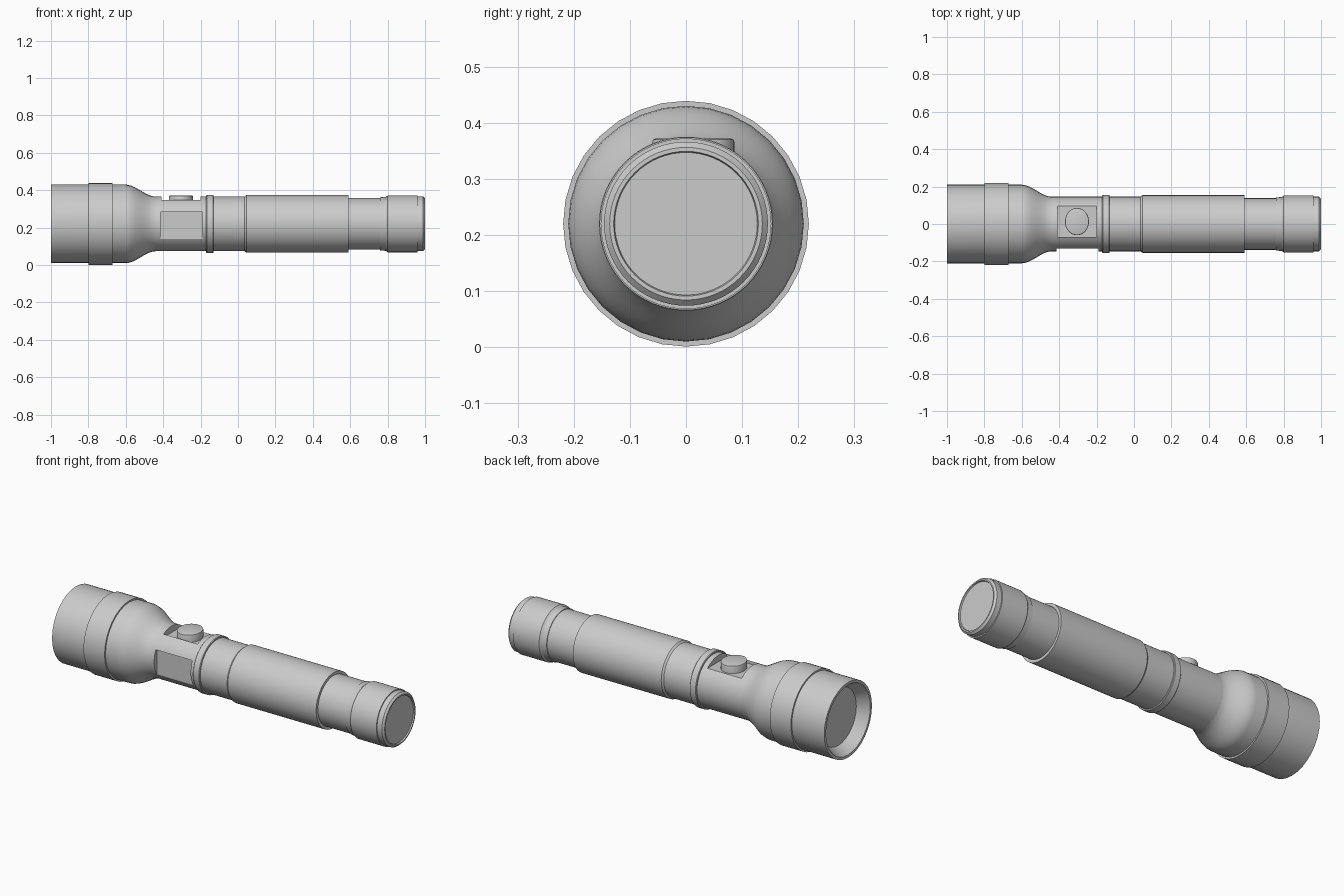
import bpy, bmesh, math
from mathutils import Matrix

if "Cube" in bpy.data.objects:
    bpy.data.objects.remove(bpy.data.objects["Cube"], do_unlink=True)

AXIS_Z = 0.22

metal = bpy.data.materials.new("plain_grey")
metal.use_nodes = True
grey = (0.6, 0.6, 0.6, 1)
metal.diffuse_color = grey
metal.node_tree.nodes["Principled BSDF"].inputs["Base Color"].default_value = grey


def finish(name, bm, angle=30):
    """Turn a bmesh into a shaded object."""
    bmesh.ops.recalc_face_normals(bm, faces=bm.faces)
    mesh = bpy.data.meshes.new(name)
    bm.to_mesh(mesh)
    bm.free()
    mesh.materials.append(metal)
    obj = bpy.data.objects.new(name, mesh)
    bpy.context.collection.objects.link(obj)
    smooth(obj, angle)
    return obj


def smooth(obj, angle=30):
    bpy.ops.object.select_all(action='DESELECT')
    obj.select_set(True)
    bpy.context.view_layer.objects.active = obj
    bpy.ops.object.shade_smooth_by_angle(angle=math.radians(angle))


def lathe(name, profile, sides=64):
    """Revolve (x, radius) points about the long axis and cap both ends."""
    bm = bmesh.new()
    rings = []
    for x, r in profile:
        ring = []
        for i in range(sides):
            a = math.tau * i / sides
            ring.append(bm.verts.new((x, r * math.sin(a), AXIS_Z + r * math.cos(a))))
        rings.append(ring)
    for a, b in zip(rings, rings[1:]):
        for i in range(sides):
            j = (i + 1) % sides
            bm.faces.new((a[i], a[j], b[j], b[i]))
    bm.faces.new(rings[0])
    bm.faces.new(rings[-1])
    return finish(name, bm)


def cut_box(target, lo, hi):
    """Cut a box-shaped pocket out of the target."""
    bm = bmesh.new()
    size = [h - l for l, h in zip(lo, hi)]
    mid = [(h + l) / 2 for l, h in zip(lo, hi)]
    bmesh.ops.create_cube(bm, size=1, matrix=Matrix.Translation(mid) @ Matrix.Diagonal((*size, 1)))
    cutter = finish("pocket_cutter", bm)
    mod = target.modifiers.new("pocket", 'BOOLEAN')
    mod.operation = 'DIFFERENCE'
    mod.solver = 'EXACT'
    mod.object = cutter
    bpy.context.view_layer.objects.active = target
    bpy.ops.object.modifier_apply(modifier=mod.name)
    bpy.data.objects.remove(cutter, do_unlink=True)


# Head: lens, reflector cone, lip, bowl, then an S-curve down to the neck
bowl = [(-0.94, 0.158), (-1.0, 0.195), (-1.0, 0.21), (-0.6, 0.21)]
for i in range(1, 11):
    t = i / 10
    ease = t * t * (3 - 2 * t)
    bowl.append((-0.6 + 0.16 * t, 0.21 - 0.064 * ease))
lathe("head", bowl, 32)
lathe("head_band", [(-0.8, 0.205), (-0.8, 0.219), (-0.67, 0.219), (-0.67, 0.205)], 32)

# Neck with a pocket for the button and a label recess on the front
neck = lathe("neck", [(-0.46, 0.146), (0.05, 0.146)])
cut_box(neck, (-0.41, -0.07, 0.33), (-0.2, 0.101, 0.5))
cut_box(neck, (-0.415, -0.3, 0.14), (-0.19, -0.12, 0.283))
smooth(neck)

# Oval push button with a softened rim
bm = bmesh.new()
bmesh.ops.create_cone(bm, cap_ends=True, segments=40, radius1=1, radius2=1, depth=1,
                      matrix=Matrix.Translation((-0.305, 0.013, 0.345))
                      @ Matrix.Diagonal((0.064, 0.073, 0.053, 1)))
top = [f for f in bm.faces if f.normal.z > 0.9 and len(f.verts) > 4]
bmesh.ops.bevel(bm, geom=list(top[0].edges), offset=0.005, segments=2,
                profile=0.5, affect='EDGES')
finish("push_button", bm)

# Raised ring and long grip sleeve
lathe("neck_ring", [(-0.17, 0.14), (-0.17, 0.152), (-0.167, 0.155),
                    (-0.133, 0.155), (-0.13, 0.152), (-0.13, 0.14)])
lathe("grip", [(0.035, 0.146), (0.045, 0.154), (0.59, 0.154), (0.59, 0.13)])

# Slim rear barrel and screw-on tail cap
lathe("rear_barrel", [(0.58, 0.138), (0.77, 0.138)])
lathe("tail_cap", [(0.76, 0.13), (0.76, 0.142), (0.79, 0.144), (0.8, 0.152),
                   (0.96, 0.152), (0.96, 0.146), (0.99, 0.146), (1.0, 0.136),
                   (1.0, 0.129), (0.993, 0.127)])
